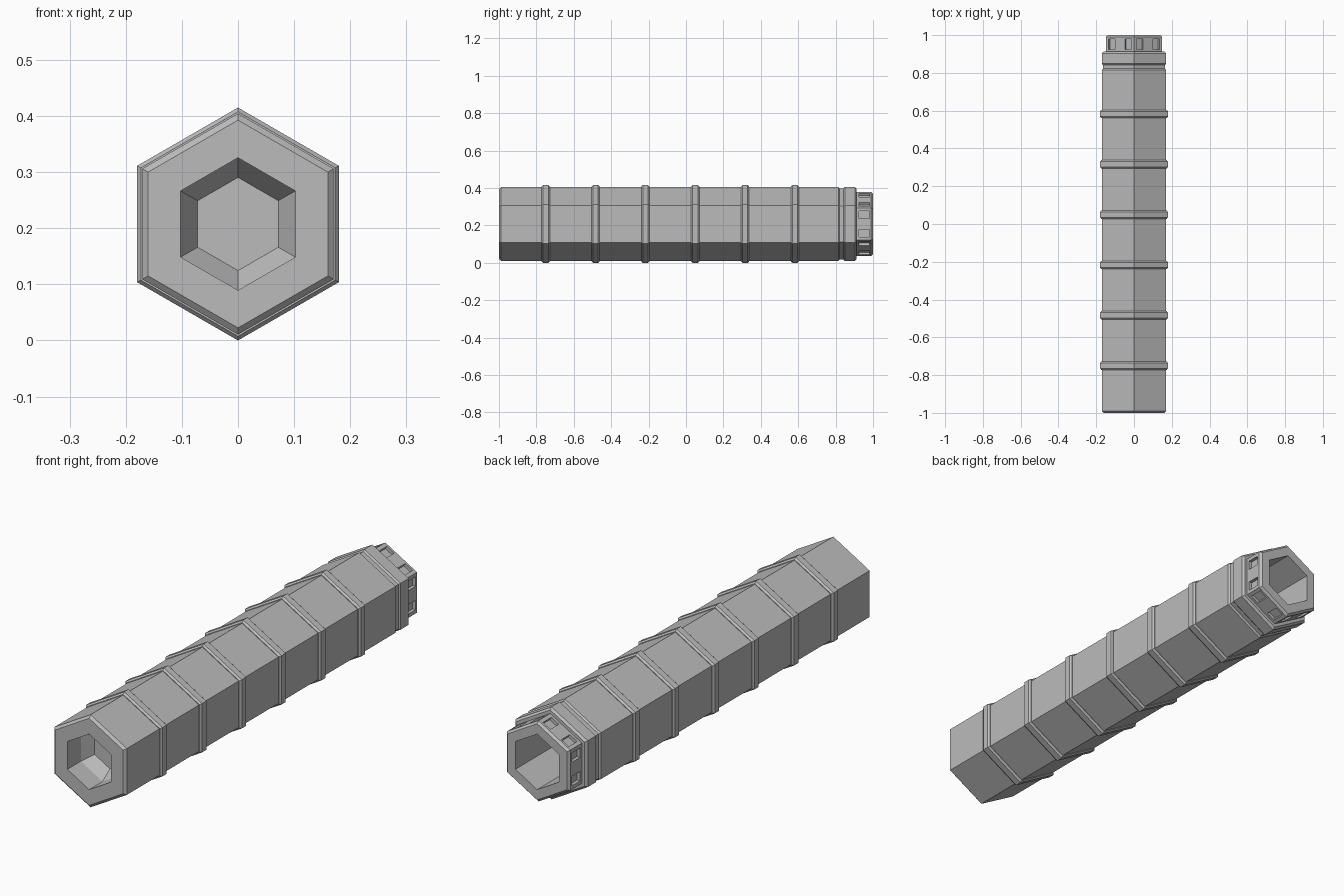
import bpy, bmesh, math
from mathutils import Matrix, Vector

CENTRE = Vector((0, 0, 0.2075))
SIDES = 6

if "Cube" in bpy.data.objects:
    bpy.data.objects.remove(bpy.data.objects["Cube"], do_unlink=True)

grey = bpy.data.materials.new("plain grey")
colour = (0.5, 0.5, 0.5, 1)
grey.diffuse_color = colour
grey.use_nodes = True
grey.node_tree.nodes["Principled BSDF"].inputs["Base Color"].default_value = colour


def finish(name, bm):
    """Turn a bmesh into a flat shaded grey object."""
    bmesh.ops.recalc_face_normals(bm, faces=bm.faces)
    mesh = bpy.data.meshes.new(name)
    bm.to_mesh(mesh)
    bm.free()
    mesh.materials.append(grey)
    obj = bpy.data.objects.new(name, mesh)
    bpy.context.collection.objects.link(obj)
    return obj


def hex_sweep(name, profile, closed=False):
    """Hexagonal solid along y from (y, corner radius) pairs."""
    bm = bmesh.new()
    rings = []
    for y, r in profile:
        ring = []
        for i in range(SIDES):
            a = math.tau * i / SIDES
            ring.append(bm.verts.new(CENTRE + Vector((r * math.sin(a), y, r * math.cos(a)))))
        rings.append(ring)
    pairs = list(zip(rings, rings[1:]))
    if closed:
        pairs.append((rings[-1], rings[0]))
    else:
        bm.faces.new(rings[0])
        bm.faces.new(rings[-1])
    for a, b in pairs:
        for i in range(SIDES):
            j = (i + 1) % SIDES
            bm.faces.new((a[i], a[j], b[j], b[i]))
    return finish(name, bm)


# Main tube: front socket, outer wall, groove and collar, rear bore
hex_sweep("tube_body", [
    (-0.86, 0.083), (-0.91, 0.118), (-1.0, 0.118),
    (-1.0, 0.185), (-0.99, 0.197),
    (0.815, 0.197), (0.822, 0.19), (0.842, 0.19), (0.849, 0.197),
    (0.903, 0.197), (0.912, 0.187),
    (0.912, 0.118), (0.55, 0.118)])

# Six raised bands
for n in range(6):
    y = -0.75 + n * 0.2665
    hex_sweep(f"band_{n + 1}", [
        (y - 0.022, 0.19), (y - 0.022, 0.2), (y - 0.014, 0.2075),
        (y + 0.014, 0.2075), (y + 0.022, 0.2), (y + 0.022, 0.19)], closed=True)

# Hollow rear cap
cap = hex_sweep("rear_cap", [
    (0.905, 0.118), (0.905, 0.172), (0.99, 0.172), (1.0, 0.162), (1.0, 0.118)], closed=True)

# Grip notches, two on each cap face
bm = bmesh.new()
for side in range(SIDES):
    turn = Matrix.Rotation(math.tau * side / SIDES, 4, "Y")
    for offset in (-0.05, 0.05):
        place = Matrix.Translation(CENTRE) @ turn @ Matrix.Translation((0.155, 0.952, offset))
        bmesh.ops.create_cube(bm, size=1, matrix=place @ Matrix.Diagonal((0.04, 0.056, 0.04, 1)))
cutter = finish("notch_cutter", bm)
cutter.hide_render = True
cut = cap.modifiers.new("notches", "BOOLEAN")
cut.operation = "DIFFERENCE"
cut.solver = "EXACT"
cut.object = cutter
bpy.context.view_layer.objects.active = cap
bpy.ops.object.modifier_apply(modifier=cut.name)
bpy.data.objects.remove(cutter, do_unlink=True)
